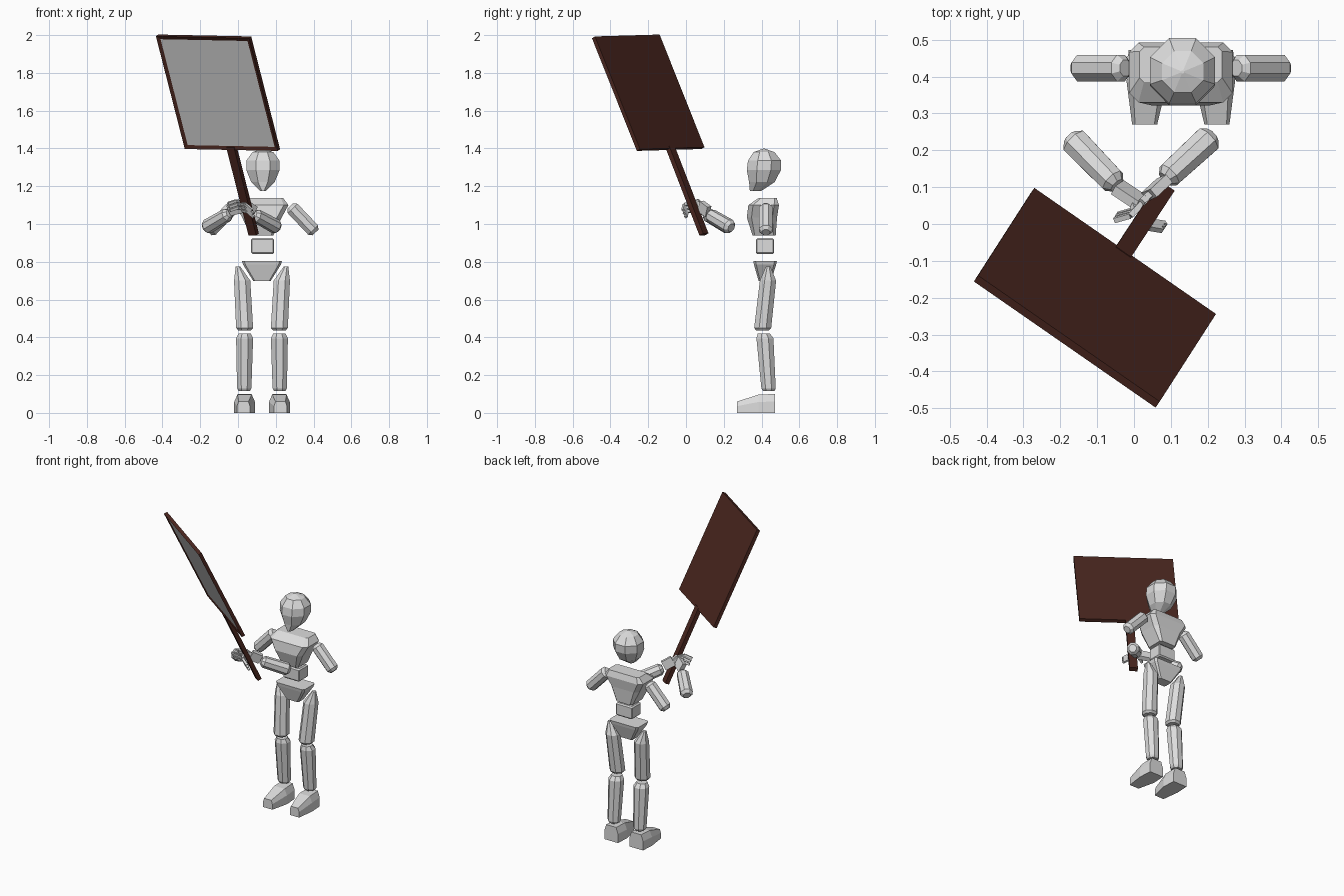
import bpy, bmesh, math
from mathutils import Vector, Matrix

if "Cube" in bpy.data.objects:
    bpy.data.objects.remove(bpy.data.objects["Cube"])

CX = 0.127  # centre line of the figure


def material(name, rgb):
    m = bpy.data.materials.new(name)
    m.diffuse_color = (*rgb, 1)
    m.use_nodes = True
    m.node_tree.nodes["Principled BSDF"].inputs["Base Color"].default_value = m.diffuse_color
    return m


GREY = material("light grey", (0.72, 0.72, 0.72))
BROWN = material("dark brown", (0.07, 0.02, 0.014))


def finish(name, bm, *mats):
    bmesh.ops.recalc_face_normals(bm, faces=bm.faces)
    me = bpy.data.meshes.new(name)
    bm.to_mesh(me)
    bm.free()
    for m in mats:
        me.materials.append(m)
    ob = bpy.data.objects.new(name, me)
    bpy.context.collection.objects.link(ob)
    return ob


def loft(name, rings, mat=GREY):
    """Skin a stack of closed rings and cap both ends."""
    bm = bmesh.new()
    vs = [[bm.verts.new(p) for p in r] for r in rings]
    n = len(vs[0])
    for a, b in zip(vs, vs[1:]):
        for i in range(n):
            bm.faces.new((a[i], a[(i + 1) % n], b[(i + 1) % n], b[i]))
    bm.faces.new(vs[0])
    bm.faces.new(vs[-1])
    return finish(name, bm, mat)


def oval(x, y, z, rx, ry, n=8):
    """Level ring with n sides."""
    return [(x + rx * math.cos(2 * math.pi * (i + .5) / n) / math.cos(math.pi / n),
             y + ry * math.sin(2 * math.pi * (i + .5) / n) / math.cos(math.pi / n), z)
            for i in range(n)]


def chamfered(x, y0, y1, z, hx, c):
    """Level rectangle with cut corners."""
    return [(x - hx + c, y0, z), (x + hx - c, y0, z), (x + hx, y0 + c, z),
            (x + hx, y1 - c, z), (x + hx - c, y1, z), (x - hx + c, y1, z),
            (x - hx, y1 - c, z), (x - hx, y0 + c, z)]


def limb(name, p0, p1, r0, r1):
    """Eight-sided rod with bevelled ends."""
    p0, p1 = Vector(p0), Vector(p1)
    d = (p1 - p0).normalized()
    q = d.to_track_quat('Z', 'Y')
    rings = []
    for c, r in ((p0, r0 * .6), (p0 + d * .018, r0), (p1 - d * .018, r1), (p1, r1 * .6)):
        rings.append([c + q @ Vector(v) for v in oval(0, 0, 0, r, r)])
    return loft(name, rings)


def bar(name, p0, p1, w, t, side, mat=GREY):
    """Square bar from p0 to p1, its width lying along side."""
    p0, p1 = Vector(p0), Vector(p1)
    d = (p1 - p0).normalized()
    s = Vector(side)
    s = (s - d * s.dot(d)).normalized()
    n = d.cross(s)
    corner = [s * w / 2 * a + n * t / 2 * b for a, b in ((-1, -1), (1, -1), (1, 1), (-1, 1))]
    return loft(name, [[p + c for c in corner] for p in (p0, p1)], mat)


# Head: tapered towards a chin set forward
loft("head", [oval(CX + .005, y, z, rx, ry) for y, z, rx, ry in (
    (.368, 1.175, .015, .030), (.402, 1.222, .062, .068), (.412, 1.285, .088, .090),
    (.416, 1.335, .088, .088), (.413, 1.380, .056, .056), (.413, 1.399, .004, .004))])

# Torso
loft("chest", [chamfered(CX, *r) for r in (
    (.352, .475, .94, .060, .012), (.322, .482, 1.035, .105, .025),
    (.330, .492, 1.10, .140, .025), (.385, .480, 1.138, .112, .012))])
loft("abdomen", [chamfered(CX + .003, *r) for r in (
    (.378, .458, .84, .052, .004), (.371, .465, .848, .060, .004),
    (.371, .465, .917, .060, .004), (.378, .458, .925, .052, .004))])
loft("pelvis", [chamfered(CX, *r) for r in (
    (.385, .450, .697, .045, .008), (.360, .477, .785, .100, .012),
    (.356, .481, .805, .106, .012))])

# Legs and upper arms, one pair for each side
for side, s in (("right", -1), ("left", 1)):
    def X(off):
        return CX + s * off
    loft(side + "_thigh", [oval(X(o), y, z, r, r) for o, y, z, r in (
        (.092, .405, .437, .034), (.092, .406, .450, .045),
        (.105, .434, .700, .043), (.127, .435, .775, .012))])
    loft(side + "_shin", [oval(X(o), y, z, r, r) for o, y, z, r in (
        (.094, .438, .115, .030), (.094, .437, .130, .038),
        (.092, .418, .395, .045), (.092, .412, .420, .032))])
    # Foot: cross-sections from heel to toe
    foot = []
    for y, o, w, h, tw in ((.472, .092, .050, .100, .036), (.385, .092, .055, .097, .038),
                           (.270, .098, .034, .060, .026)):
        foot.append([(X(o) - w, y, 0), (X(o) + w, y, 0), (X(o) + w, y, h * .6),
                     (X(o) + tw, y, h), (X(o) - tw, y, h), (X(o) - w, y, h * .6)])
    loft(side + "_foot", foot)
    limb(side + "_upper_arm", (X(.150), .423, 1.095), (X(.283), .423, .955), .036, .036)

# Forearms reaching in to the pole
limb("right_forearm", (-.172, .235, .980), (-.046, .105, 1.055), .037, .034)
limb("left_forearm", (.212, .240, .980), (.084, .122, 1.050), .037, .034)

# Pole
P0, P1 = Vector((.083, .095, .945)), Vector((-.035, -.085, 1.41))
RIGHT = Vector((.49, -.34, -.01)).normalized()
bar("pole", P0, P1, .05, .026, RIGHT, BROWN)

# Hands: palm, fingers round the pole and a thumb
up = (P1 - P0).normalized()
hands = (("right", (-.045, .100, 1.075), (.018, .058, 1.090), (.045, -.002, 1.085), (.080, -.008, 1.055)),
         ("left", (.083, .118, 1.065), (.040, .078, 1.095), (-.005, .030, 1.105), (-.048, .018, 1.090)))
for side, wrist, knuckle, mid, tip in hands:
    bar(side + "_palm", wrist, knuckle, .060, .028, up)
    for i in range(3):
        off = up * (.020 * (i - 1))
        a, b, c = (Vector(p) + off for p in (knuckle, mid, tip))
        bar(f"{side}_finger_{i + 1}_base", a, b, .015, .016, up)
        bar(f"{side}_finger_{i + 1}_tip", b, c, .014, .014, up)
    w = Vector(wrist).lerp(Vector(knuckle), .6)
    bar(side + "_thumb", w, w + up * .045 + (Vector(tip) - w) * .25, .018, .016, RIGHT)

# Sign board: slab with a recessed grey panel framed in brown
top = Vector((-.135, -.255, .605))
top = (top - RIGHT * top.dot(RIGHT)).normalized()
normal = RIGHT.cross(top)
bm = bmesh.new()
bmesh.ops.create_cube(bm, size=1)
bmesh.ops.scale(bm, vec=(.60, .66, .022), verts=bm.verts)
bm.faces.ensure_lookup_table()
front = max(bm.faces, key=lambda f: f.calc_center_median().z)
bmesh.ops.inset_region(bm, faces=[front], thickness=.028)
front.material_index = 1
bmesh.ops.translate(bm, vec=(0, 0, -.007), verts=front.verts)
frame = Matrix((RIGHT, top, normal)).transposed().to_4x4()
bmesh.ops.transform(bm, matrix=Matrix.Translation((-.106, -.20, 1.695)) @ frame, verts=bm.verts)
finish("sign_board", bm, BROWN, GREY)
